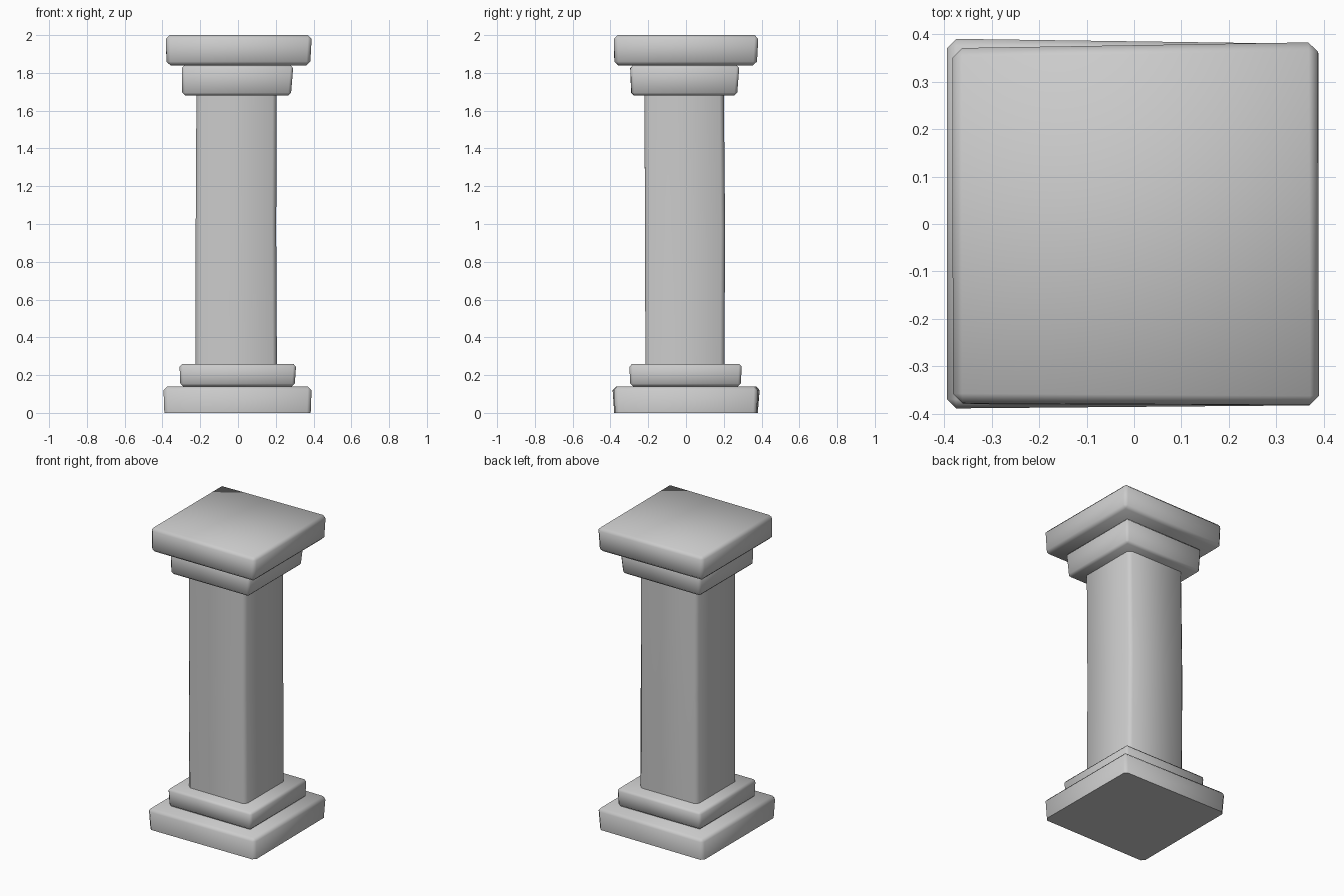
import bpy, bmesh, math

if "Cube" in bpy.data.objects:
    bpy.data.objects.remove(bpy.data.objects["Cube"])


def block(name, rings, bevel=0.02, sharp_z=()):
    """Worn stone block: each ring is (z, four corners anticlockwise from left front)."""
    bm = bmesh.new()
    loops = [[bm.verts.new((x, y, z)) for x, y in pts] for z, pts in rings]
    bm.faces.new(loops[0][::-1])
    bm.faces.new(loops[-1])
    for a, b in zip(loops, loops[1:]):
        for i in range(4):
            j = (i + 1) % 4
            bm.faces.new((a[i], a[j], b[j], b[i]))
    bm.normal_update()
    edges = [e for e in bm.edges if e.calc_face_angle(0) > math.radians(30)
             and not any(all(abs(v.co.z - z) < 1e-4 for v in e.verts) for z in sharp_z)]
    bmesh.ops.bevel(bm, geom=edges, offset=bevel, segments=1,
                    profile=0.5, affect='EDGES', clamp_overlap=True)
    bmesh.ops.recalc_face_normals(bm, faces=bm.faces)
    mesh = bpy.data.meshes.new(name)
    bm.to_mesh(mesh)
    bm.free()
    obj = bpy.data.objects.new(name, mesh)
    bpy.context.collection.objects.link(obj)
    bpy.ops.object.select_all(action='DESELECT')
    obj.select_set(True)
    bpy.context.view_layer.objects.active = obj
    bpy.ops.object.shade_smooth_by_angle(angle=math.radians(60))
    return obj


# Wide bottom slab, crisp where it meets the ground
block("plinth", [
    (0.0, [(-0.39, -0.38), (0.385, -0.375), (0.38, 0.375), (-0.39, 0.38)]),
    (0.14, [(-0.395, -0.39), (0.39, -0.383), (0.39, 0.38), (-0.395, 0.392)])],
    sharp_z=(0.0,))

# Smaller step above the plinth
block("base_step", [
    (0.14, [(-0.305, -0.295), (0.30, -0.295), (0.30, 0.29), (-0.305, 0.285)]),
    (0.26, [(-0.31, -0.30), (0.308, -0.30), (0.305, 0.295), (-0.31, 0.295)])],
    bevel=0.015)

# Square shaft with a slight bow at mid height
block("shaft", [
    (0.25, [(-0.224, -0.213), (0.206, -0.215), (0.206, 0.203), (-0.224, 0.203)]),
    (0.97, [(-0.224, -0.217), (0.202, -0.217), (0.202, 0.207), (-0.224, 0.207)]),
    (1.69, [(-0.220, -0.220), (0.205, -0.220), (0.205, 0.200), (-0.220, 0.200)])],
    bevel=0.022, sharp_z=(0.25, 1.69))

# Flared collar under the top slab
block("capital_collar", [
    (1.68, [(-0.295, -0.29), (0.28, -0.288), (0.28, 0.27), (-0.293, 0.27)]),
    (1.84, [(-0.298, -0.296), (0.293, -0.295), (0.293, 0.283), (-0.298, 0.28)])],
    bevel=0.015)

# Wide top slab
block("top_slab", [
    (1.84, [(-0.378, -0.38), (0.382, -0.378), (0.382, 0.375), (-0.378, 0.366)]),
    (2.0, [(-0.382, -0.377), (0.391, -0.382), (0.388, 0.384), (-0.383, 0.371)])])
